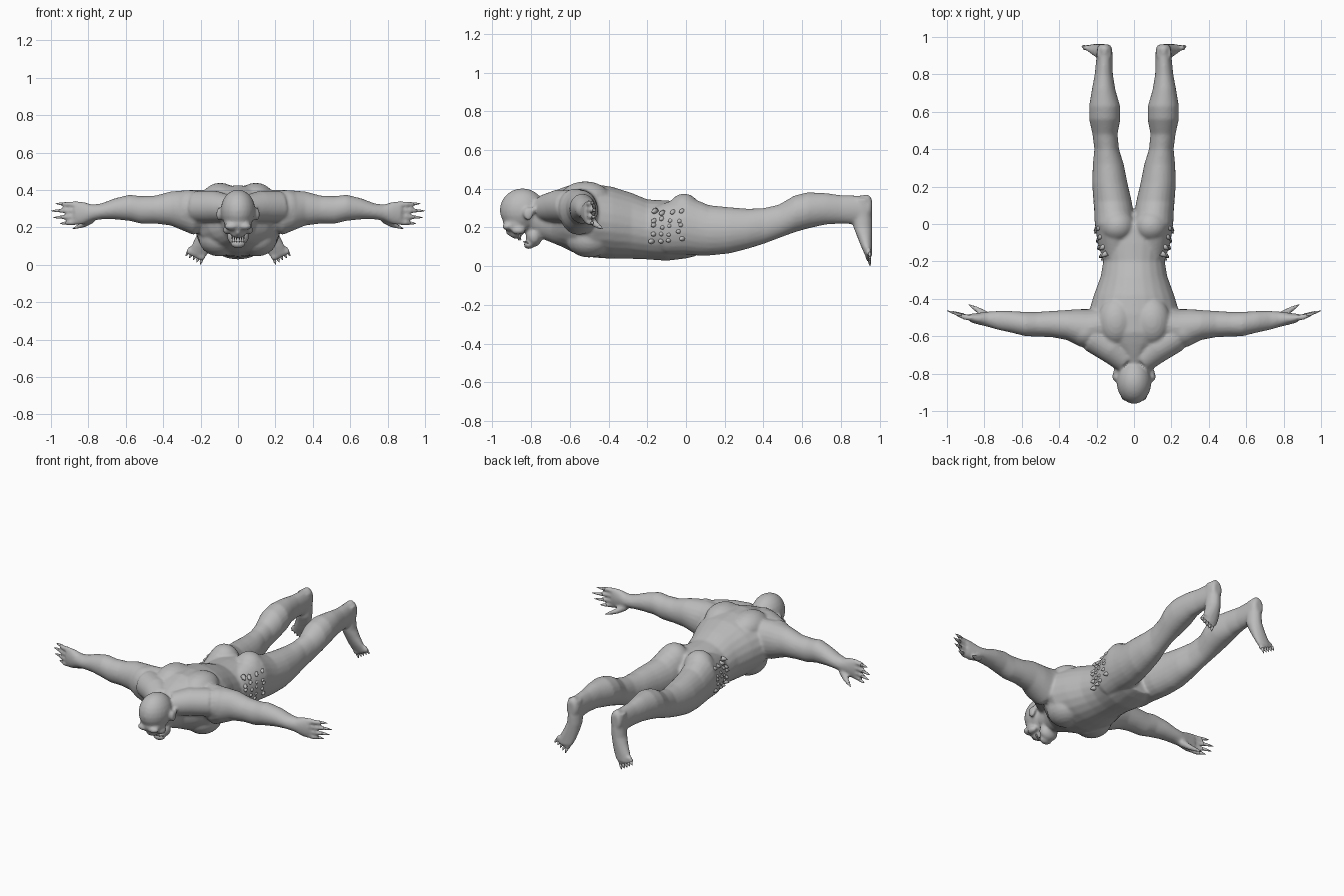
import bpy
import bmesh
import math
import random
from mathutils import Matrix, Vector

if "Cube" in bpy.data.objects:
    bpy.data.objects.remove(bpy.data.objects["Cube"], do_unlink=True)

random.seed(4)
SIDES = 24
MIRROR = Matrix.Scale(-1, 4, Vector((1, 0, 0)))

skin = bpy.data.materials.new("plain grey skin")
skin.use_nodes = True
skin.diffuse_color = (0.5, 0.5, 0.5, 1)
skin.node_tree.nodes["Principled BSDF"].inputs["Base Color"].default_value = skin.diffuse_color


def skin_rings(bm, rings):
    """Bridge rings of vertices and cap both ends."""
    loops = [[bm.verts.new(p) for p in ring] for ring in rings]
    count = len(loops[0])
    for a, b in zip(loops, loops[1:]):
        for i in range(count):
            j = (i + 1) % count
            bm.faces.new((a[i], a[j], b[j], b[i]))
    bm.faces.new(loops[0])
    bm.faces.new(loops[-1])


def loft(bm, axis, sections):
    """Ellipses along an axis: (position, low u, high u, low v, high v)."""
    rings = []
    for pos, u0, u1, v0, v1 in sections:
        ring = []
        for i in range(SIDES):
            t = math.tau * i / SIDES
            u = (u0 + u1) / 2 + (u1 - u0) / 2 * math.cos(t)
            v = (v0 + v1) / 2 + (v1 - v0) / 2 * math.sin(t)
            ring.append({"x": (pos, u, v), "y": (u, pos, v), "z": (u, v, pos)}[axis])
        rings.append(ring)
    skin_rings(bm, rings)


def tube(bm, points, radii, sides=10):
    """Round tapering limb through a few points."""
    points = [Vector(p) for p in points]
    rings = []
    for k, p in enumerate(points):
        along = points[min(k + 1, len(points) - 1)] - points[max(k - 1, 0)]
        turn = along.to_track_quat("Z", "Y")
        rings.append([p + turn @ Vector((radii[k] * math.cos(math.tau * i / sides),
                                         radii[k] * math.sin(math.tau * i / sides), 0))
                      for i in range(sides)])
    skin_rings(bm, rings)


def blob(bm, centre, size):
    """Ellipsoid muscle or bone mass."""
    place = Matrix.Translation(centre) @ Matrix.Diagonal((*size, 1))
    bmesh.ops.create_uvsphere(bm, u_segments=SIDES, v_segments=SIDES // 2, radius=1, matrix=place)


def mirror_all(bm):
    copy = bmesh.ops.duplicate(bm, geom=bm.verts[:] + bm.edges[:] + bm.faces[:])
    verts = [g for g in copy["geom"] if isinstance(g, bmesh.types.BMVert)]
    bmesh.ops.transform(bm, matrix=MIRROR, verts=verts)


def finish(bm, name):
    bmesh.ops.recalc_face_normals(bm, faces=bm.faces)
    mesh = bpy.data.meshes.new(name)
    bm.to_mesh(mesh)
    bm.free()
    mesh.materials.append(skin)
    obj = bpy.data.objects.new(name, mesh)
    bpy.context.collection.objects.link(obj)
    for poly in mesh.polygons:
        poly.use_smooth = True
    return obj


body = bmesh.new()
claws = bmesh.new()

# Leg, from hip to heel
loft(body, "y", [
    (-.18, .02, .17, .1, .3), (-.1, 0, .195, .06, .33), (0, 0, .21, .06, .365),
    (.06, .002, .212, .055, .34), (.12, .012, .217, .055, .315), (.22, .035, .224, .065, .305),
    (.32, .055, .22, .09, .297), (.4, .08, .212, .115, .3), (.48, .088, .222, .145, .318),
    (.56, .073, .24, .175, .365), (.63, .074, .24, .195, .382), (.72, .1, .225, .215, .378),
    (.8, .113, .21, .22, .367), (.9, .115, .2, .215, .365), (.94, .117, .198, .23, .372),
    (.96, .13, .19, .26, .35)])
blob(body, (.09, -.01, .27), (.095, .09, .105))

# Foot, pointing down and turned outward
loft(body, "z", [
    (.35, .12, .2, .87, .955), (.25, .115, .2, .86, .962), (.2, .115, .205, .865, .962),
    (.15, .125, .225, .885, .962), (.1, .14, .25, .905, .962), (.055, .16, .262, .925, .962)])
for i in range(5):
    base = Vector((.178 + .018 * i, .945, .075 + .004 * i))
    tip = Vector((.203 + .019 * i, .95, .012 * i))
    knuckle = base.lerp(tip, .5) - Vector((0, .008, 0))
    tube(body, (base, knuckle, base.lerp(tip, .7)), (.014, .014, .01))
    tube(claws, (base.lerp(tip, .55), base.lerp(tip, .8), tip), (.009, .007, .001))

# Arm, from shoulder to palm
loft(body, "x", [
    (.13, -.62, -.45, .2, .4), (.24, -.655, -.455, .16, .4), (.3, -.65, -.455, .185, .397),
    (.36, -.62, -.46, .21, .392), (.44, -.605, -.465, .22, .37), (.52, -.602, -.47, .22, .367),
    (.58, -.6, -.47, .235, .375), (.66, -.58, -.465, .243, .355), (.73, -.565, -.465, .243, .328),
    (.78, -.55, -.468, .235, .322), (.83, -.538, -.475, .215, .337), (.875, -.525, -.48, .212, .342)])
blob(body, (.26, -.575, .3), (.09, .085, .1))

# Fingers and thumb with claws
tips = [(.975, -.475, .327), (1, -.464, .288), (.988, -.468, .252), (.952, -.475, .22)]
for i, tip in enumerate(tips):
    base, tip = Vector((.86, -.503, .322 - .031 * i)), Vector(tip)
    bend = base.lerp(tip, .4) - Vector((0, .006, 0))
    tube(body, (base, bend, base.lerp(tip, .7)), (.017, .015, .011))
    tube(claws, (base.lerp(tip, .55), base.lerp(tip, .8), tip), (.01, .007, .001))
thumb = [(.78, -.495, .245), (.825, -.465, .215), (.86, -.445, .202), (.885, -.43, .192)]
tube(body, thumb[:3], (.024, .017, .012))
tube(claws, thumb[1:], (.008, .009, .001))

# Paired masses: shoulder blade, neck slope, chest, brow, cheek, ear
blob(body, (.095, -.52, .35), (.1, .13, .088))
tube(body, [(.04, -.73, .3), (.12, -.66, .31), (.22, -.6, .31)], (.07, .085, .085), SIDES)
blob(body, (.1, -.5, .14), (.11, .12, .095))
blob(body, (.036, -.922, .205), (.036, .026, .02))
blob(body, (.058, -.865, .185), (.022, .035, .022))
blob(body, (.102, -.815, .27), (.014, .026, .034))
blob(body, (.1, -.79, .29), (.012, .012, .018))

mirror_all(body)

# Neck and torso
loft(body, "y", [(y, -w, w, low, high) for y, w, low, high in [
    (-.8, .07, .17, .34), (-.74, .078, .14, .362), (-.69, .1, .12, .385), (-.64, .17, .1, .405),
    (-.58, .225, .07, .425), (-.48, .245, .045, .425), (-.38, .215, .038, .41),
    (-.28, .178, .038, .378), (-.2, .165, .035, .345), (-.1, .185, .028, .34),
    (0, .19, .04, .33), (.06, .15, .055, .25)]])

# Skull, upper face, nose, jaw and chin
blob(body, (0, -.845, .29), (.093, .117, .112))
blob(body, (0, -.875, .22), (.074, .07, .055))
blob(body, (0, -.878, .172), (.042, .036, .03))
blob(body, (0, -.91, .175), (.014, .02, .018))
blob(body, (0, -.785, .155), (.06, .042, .055))
blob(body, (0, -.812, .112), (.04, .026, .024))

# Knobs on the spine below the neck
for y in (-.7, -.665, -.63):
    blob(body, (0, y, .375 - .3 * (y + .63) * -1), (.014, .014, .022))

# Fuse the masses into one smooth skin
body_obj = finish(body, "body")
fuse = body_obj.modifiers.new("fuse", "REMESH")
fuse.mode = "VOXEL"
fuse.voxel_size = .0085
fuse.use_smooth_shade = True
soften = body_obj.modifiers.new("soften", "SMOOTH")
soften.factor = .5
soften.iterations = 5

mirror_all(claws)
finish(claws, "claws")

# Clusters of thorny growths on the hips
thorns = bmesh.new()
for row in range(5):
    for col in range(4):
        y = -.165 + .048 * col + random.uniform(-.012, .012)
        z = .14 + .035 * row + random.uniform(-.01, .01)
        width = .165 + .2 * (y + .18)
        x = width - .5 * abs(z - .2) ** 1.5
        root = Vector((x - .012, y, z))
        tip = root + Vector((.03, -.022, -.008))
        tube(thorns, (root, root.lerp(tip, .6), tip), (.016, .012, .002), 8)
mirror_all(thorns)
finish(thorns, "hip_thorns")

# Teeth along the upper and lower lips
teeth = bmesh.new()
for i in range(3):
    x = .007 + .012 * i
    tube(teeth, [(x, -.872 + .006 * i, .16), (x, -.864 + .006 * i, .134)], (.006, .002), 6)
    tube(teeth, [(x, -.822 + .005 * i, .118), (x, -.842 + .005 * i, .128)], (.006, .002), 6)
mirror_all(teeth)
finish(teeth, "teeth")
